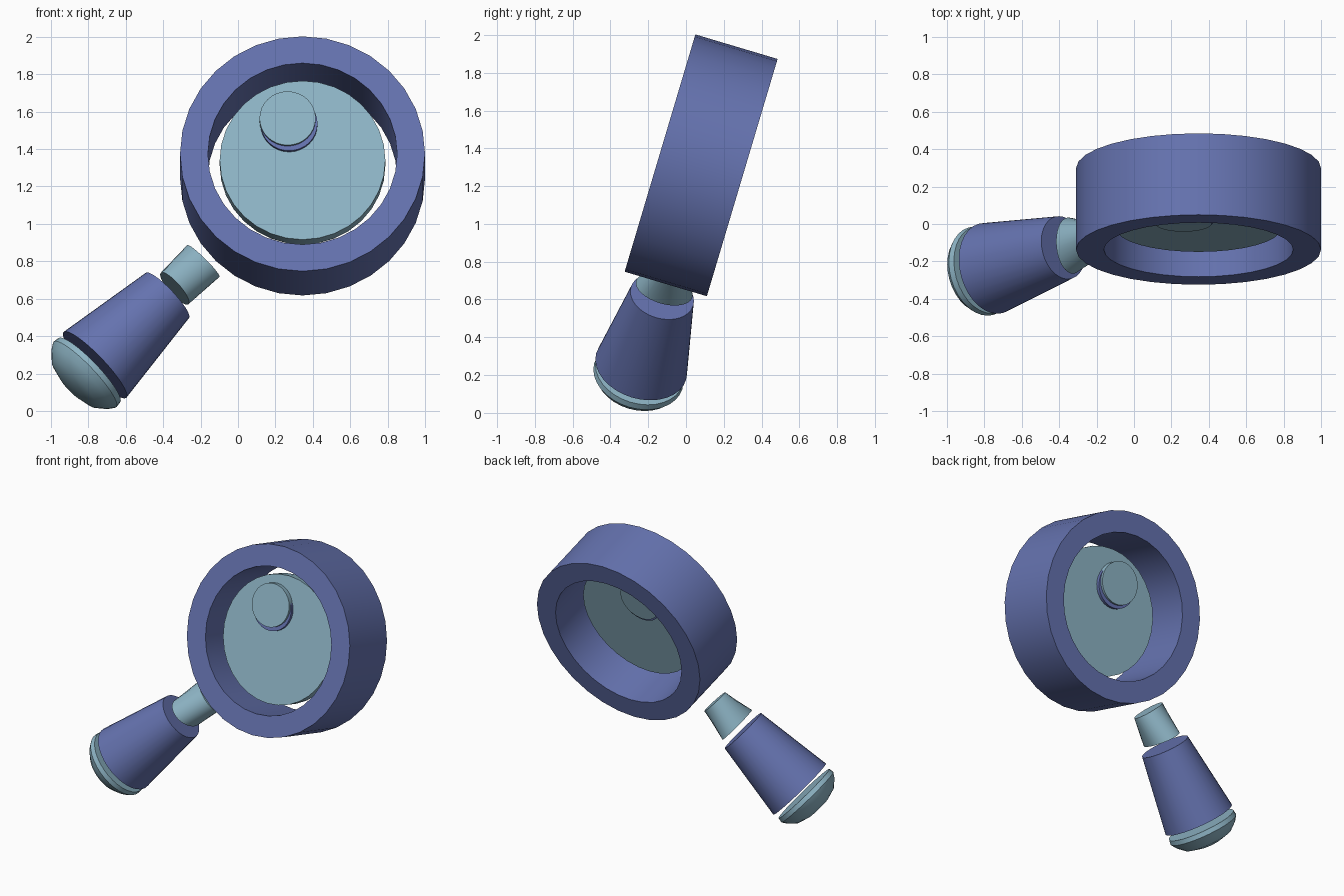
import bpy, bmesh, math
from mathutils import Matrix, Vector

if "Cube" in bpy.data.objects:
    bpy.data.objects.remove(bpy.data.objects["Cube"])

SIDES = 32

# whole model leans back; everything is laid out around the ring centre
FRAME = Matrix.Translation((0.345, 0.08, 1.31)) @ Matrix.Rotation(math.radians(-16.6), 4, 'X')
DEPTH = Matrix.Rotation(math.radians(-90), 4, 'X')    # loft axis runs front to back
GRIP = Matrix.Rotation(math.radians(225), 4, 'Y')     # loft axis runs down the handle


def colour(name, rgb):
    mat = bpy.data.materials.new(name)
    mat.diffuse_color = (*rgb, 1)
    mat.use_nodes = True
    mat.node_tree.nodes["Principled BSDF"].inputs["Base Color"].default_value = mat.diffuse_color
    return mat


blue = colour("blue", (0.13, 0.17, 0.43))
teal = colour("teal", (0.27, 0.46, 0.56))


def loft(name, sections, mat, axis, offset=(0, 0, 0), hollow=False):
    """Stack of ellipses (half width, half depth, position along the axis)."""
    bm = bmesh.new()
    loops = []
    for a, b, h in sections:
        loops.append([bm.verts.new((a * math.cos(t), b * math.sin(t), h))
                      for t in (2 * math.pi * i / SIDES for i in range(SIDES))])
    pairs = list(zip(loops, loops[1:]))
    if hollow:
        pairs.append((loops[-1], loops[0]))
    else:
        bm.faces.new(loops[0][::-1])
        bm.faces.new(loops[-1])
    for lo, hi in pairs:
        for i in range(SIDES):
            j = (i + 1) % SIDES
            bm.faces.new((lo[i], lo[j], hi[j], hi[i]))
    bmesh.ops.recalc_face_normals(bm, faces=bm.faces)
    bm.transform(FRAME @ Matrix.Translation(Vector(offset)) @ axis)
    mesh = bpy.data.meshes.new(name)
    bm.to_mesh(mesh)
    bm.free()
    obj = bpy.data.objects.new(name, mesh)
    bpy.context.collection.objects.link(obj)
    mesh.materials.append(mat)
    return obj


def disc(name, r, front, back, mat, offset=(0, 0, 0)):
    return loft(name, [(r, r, front), (r, r, back)], mat, DEPTH, offset)


# ring frame and lens
loft("lens_frame", [(0.655, 0.655, -0.227), (0.655, 0.655, 0.227),
                    (0.506, 0.506, 0.227), (0.506, 0.506, -0.227)], blue, DEPTH, hollow=True)
disc("lens", 0.443, -0.107, -0.015, teal)

# glint: round stud through the lens with a slightly lower core
disc("glint_core", 0.152, -0.13, 0.01, blue, (-0.072, 0, 0.198))
disc("glint", 0.15, -0.148, 0.028, teal, (-0.08, 0, 0.222))

# neck, handle and rounded end cap
loft("neck", [(0.123, 0.075, 0.75), (0.11, 0.155, 0.967)], teal, GRIP)
loft("handle", [(0.167, 0.172, 1.022), (0.243, 0.248, 1.57)], blue, GRIP)
loft("end_cap", [(r, r, h) for r, h in ((0.238, 1.612), (0.243, 1.645), (0.22, 1.68),
                                        (0.17, 1.725), (0.09, 1.75), (0.02, 1.755))], teal, GRIP)

# soft round sides, crisp rims
for obj in bpy.context.collection.objects:
    obj.select_set(True)
    bpy.context.view_layer.objects.active = obj
bpy.ops.object.shade_smooth_by_angle(angle=math.radians(35))
